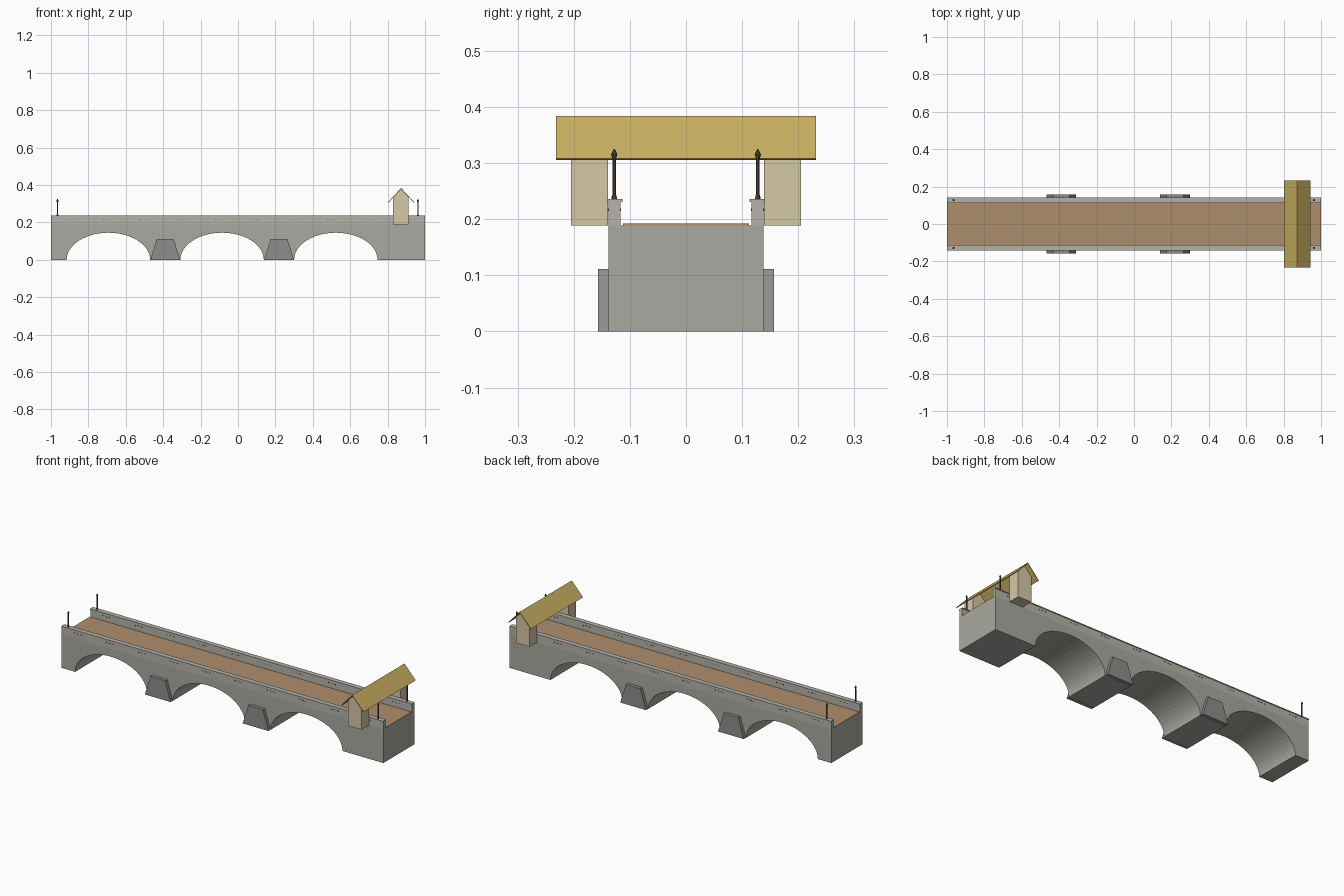
import bpy, bmesh, math
from mathutils import Matrix

if "Cube" in bpy.data.objects:
    bpy.data.objects.remove(bpy.data.objects["Cube"])


def material(name, rgb):
    m = bpy.data.materials.new(name)
    m.diffuse_color = (*rgb, 1)
    m.use_nodes = True
    m.node_tree.nodes["Principled BSDF"].inputs["Base Color"].default_value = m.diffuse_color
    return m


STONE = material("stone", (0.40, 0.40, 0.36))
PALE = material("pale_stone", (0.46, 0.45, 0.40))
DARK_STONE = material("dark_stone", (0.27, 0.27, 0.27))
EARTH = material("road_brown", (0.42, 0.27, 0.15))
CREAM = material("cream_wall", (0.66, 0.58, 0.38))
GOLD = material("golden_roof", (0.58, 0.43, 0.12))
IRON = material("dark_iron", (0.10, 0.07, 0.05))


def finish(bm, name, mat):
    bmesh.ops.recalc_face_normals(bm, faces=bm.faces)
    mesh = bpy.data.meshes.new(name)
    bm.to_mesh(mesh)
    bm.free()
    mesh.materials.append(mat)
    ob = bpy.data.objects.new(name, mesh)
    bpy.context.collection.objects.link(ob)
    return ob


def add_box(bm, x0, x1, y0, y1, z0, z1):
    mat = Matrix.Translation(((x0 + x1) / 2, (y0 + y1) / 2, (z0 + z1) / 2)) @ \
        Matrix.Diagonal((x1 - x0, abs(y1 - y0), z1 - z0, 1))
    bmesh.ops.create_cube(bm, size=1, matrix=mat)


def box(name, mat, *dims):
    bm = bmesh.new()
    add_box(bm, *dims)
    return finish(bm, name, mat)


def prism(name, mat, profile, y0, y1):
    """Extrude an x-z profile along y."""
    bm = bmesh.new()
    face = bm.faces.new([bm.verts.new((x, y0, z)) for x, z in profile])
    ext = bmesh.ops.extrude_face_region(bm, geom=[face])
    verts = [v for v in ext["geom"] if isinstance(v, bmesh.types.BMVert)]
    bmesh.ops.translate(bm, verts=verts, vec=(0, y1 - y0, 0))
    return finish(bm, name, mat)


# Bridge body: one profile with three elliptical arches
ARCHES = (-0.693, -0.085, 0.523)
RX, RZ, SEG = 0.223, 0.145, 24
outline = [(-1, 0.189), (-1, 0)]
for cx in ARCHES:
    for i in range(SEG + 1):
        a = math.pi * (1 - i / SEG)
        outline.append((cx + RX * math.cos(a), RZ * math.sin(a)))
outline += [(1, 0), (1, 0.189)]
prism("bridge_body", STONE, outline, -0.138, 0.138)

# Road surface
box("road", EARTH, -1, 1, -0.112, 0.112, 0.187, 0.192)

for side, s in (("front", -1), ("back", 1)):
    # Tapered buttresses on the two piers
    for n, cx in enumerate((-0.389, 0.219)):
        prism(f"{side}_buttress_{n + 1}", DARK_STONE,
              [(cx - 0.08, 0), (cx + 0.08, 0), (cx + 0.045, 0.111), (cx - 0.045, 0.111)],
              s * 0.13, s * 0.157)

    # Parapet wall and coping
    box(f"{side}_parapet", PALE, -1, 1, s * 0.117, s * 0.138, 0.188, 0.231)
    box(f"{side}_coping", PALE, -1, 1, s * 0.113, s * 0.1405, 0.231, 0.236)

    # Small studs in groups of three on both parapet faces
    bm = bmesh.new()
    for g in range(10):
        for k in (-1, 0, 1):
            x = -0.9 + 0.2 * g + 0.02 * k
            add_box(bm, x - 0.003, x + 0.003, s * 0.1155, s * 0.1395, 0.215, 0.219)
    finish(bm, f"{side}_parapet_studs", IRON)

    # Gatehouse wall with gabled top
    prism(f"{side}_gatehouse_wall", CREAM,
          [(0.828, 0.189), (0.912, 0.189), (0.912, 0.335), (0.87, 0.379), (0.828, 0.335)],
          s * 0.139, s * 0.205)

    # Lamp posts at both ends: pole, collar, lantern and cap
    for end, x in (("left", -0.965), ("right", 0.962)):
        bm = bmesh.new()
        for r1, r2, z0, z1 in ((0.005, 0.004, 0.235, 0.243), (0.0032, 0.0032, 0.243, 0.306),
                               (0.003, 0.0055, 0.306, 0.316), (0.0055, 0.001, 0.316, 0.325)):
            bmesh.ops.create_cone(bm, cap_ends=True, segments=8, radius1=r1, radius2=r2,
                                  depth=z1 - z0,
                                  matrix=Matrix.Translation((x, s * 0.128, (z0 + z1) / 2)))
        finish(bm, f"{side}_{end}_lamp_post", IRON)

# Thin pitched roof spanning the road
prism("gatehouse_roof", GOLD,
      [(0.802, 0.308), (0.8725, 0.384), (0.943, 0.308), (0.940, 0.306),
       (0.8725, 0.379), (0.805, 0.306)], -0.232, 0.232)
